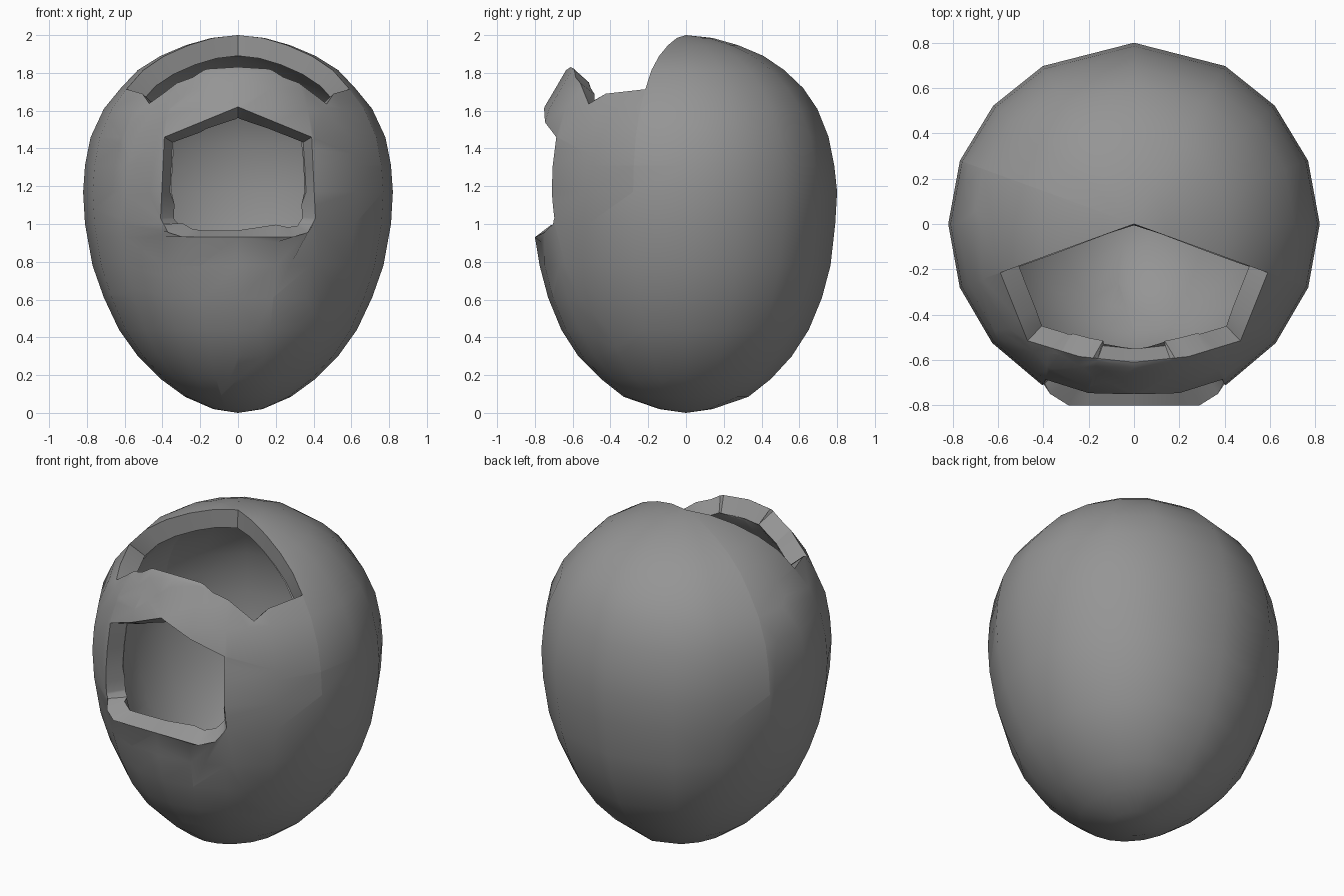
import bpy, bmesh, math
from mathutils import Vector

cube = bpy.data.objects.get("Cube")
if cube:
    bpy.data.objects.remove(cube, do_unlink=True)

# Egg rings: height, half width, half depth at back, half depth at front
RINGS = [
    (.02, .13, .14, .14), (.085, .28, .33, .33), (.18, .41, .45, .45),
    (.30, .53, .56, .57), (.44, .63, .65, .66), (.61, .71, .72, .73),
    (.78, .77, .765, .775), (1.0, .81, .79, .81), (1.17, .82, .80, .82),
    (1.31, .81, .785, .815), (1.46, .78, .755, .80), (1.61, .71, .695, .755),
    (1.72, .62, .62, .69), (1.815, .53, .52, .635), (1.89, .41, .41, .52),
    (1.947, .275, .275, .33), (1.985, .14, .14, .15),
]
HALF = [0, 30, 50, 70, 90, 110, 130, 150, 165, 180]
ANGLES = [math.radians(a) for a in HALF + [360 - a for a in HALF[-2:0:-1]]]


def egg_point(ring, a):
    """Point on a ring; the brow swells only near the front centre."""
    z, rx, back, front = ring
    c = math.cos(a)
    r = 1 / math.hypot(math.sin(a) / rx, c / back)
    r += (front - back) * max(0, -c) ** 3
    return Vector((r * math.sin(a), r * c, z))


def cut_opening(bm, half, axis, wanted):
    """Cut a mirrored convex outline through the shell along one axis."""
    outline = half + [(-x, v) for x, v in reversed(half) if x > 0]
    k = 2 if axis == 1 else 1
    mid = sum(v for _, v in outline) / len(outline)
    faces = [f for f in bm.faces if wanted(f.calc_center_median())]
    for (x0, v0), (x1, v1) in zip(outline, outline[1:] + outline[:1]):
        co, no = Vector((x0, 0, 0)), Vector((v1 - v0, 0, 0))
        co[k], no[k] = v0, x0 - x1
        centre = Vector((0, 0, 0))
        centre[k] = mid
        if (centre - co).dot(no) > 0:
            no.negate()
        geom = set(faces)
        for f in faces:
            geom.update(f.edges)
            geom.update(f.verts)
        res = bmesh.ops.bisect_plane(bm, geom=list(geom), dist=1e-5,
                                     plane_co=co, plane_no=no)
        faces = [f for f in res["geom"] if isinstance(f, bmesh.types.BMFace)
                 and (f.calc_center_median() - co).dot(no) < 0]
    bmesh.ops.delete(bm, geom=faces, context="FACES")


# Egg surface
bm = bmesh.new()
rows = [[bm.verts.new(egg_point(ring, a)) for a in ANGLES] for ring in RINGS]
n = len(ANGLES)
for low, high in zip(rows, rows[1:]):
    for i in range(n):
        j = (i + 1) % n
        bm.faces.new((low[i], low[j], high[j], high[i]))
for row, z in ((rows[0], 0), (rows[-1], 2)):
    pole = bm.verts.new((0, 0, z))
    for i in range(n):
        bm.faces.new((row[i], row[(i + 1) % n], pole))
bmesh.ops.recalc_face_normals(bm, faces=bm.faces)

# Face window and crown opening
cut_opening(bm, [(0, 1.62), (.39, 1.46), (.41, 1.03), (.37, .955), (.29, .93)],
            1, lambda c: c.y < -.3)
cut_opening(bm, [(0, 0), (.59, -.215), (.47, -.515), (.24, -.585), (0, -.61)],
            2, lambda c: c.z > 1.2)

# Flat chin lip under the window
for v in bm.verts:
    if v.is_boundary and v.co.y < -.5 and v.co.z < .96:
        v.co.y = -.8 if abs(v.co.x) < .3 else -.75

mesh = bpy.data.meshes.new("helmet_shell")
bm.to_mesh(mesh)
bm.free()
shell = bpy.data.objects.new("helmet_shell", mesh)
bpy.context.collection.objects.link(shell)

# Grey finish
grey = bpy.data.materials.new("plain_grey")
grey.use_nodes = True
colour = (.3, .3, .3, 1)
grey.diffuse_color = colour
grey.node_tree.nodes["Principled BSDF"].inputs["Base Color"].default_value = colour
mesh.materials.append(grey)

# Wall thickness and smooth shading
bpy.ops.object.select_all(action="DESELECT")
shell.select_set(True)
bpy.context.view_layer.objects.active = shell
wall = shell.modifiers.new("wall", "SOLIDIFY")
wall.thickness = .11
wall.offset = -1
bpy.ops.object.modifier_apply(modifier=wall.name)
bpy.ops.object.shade_smooth_by_angle(angle=math.radians(35))
